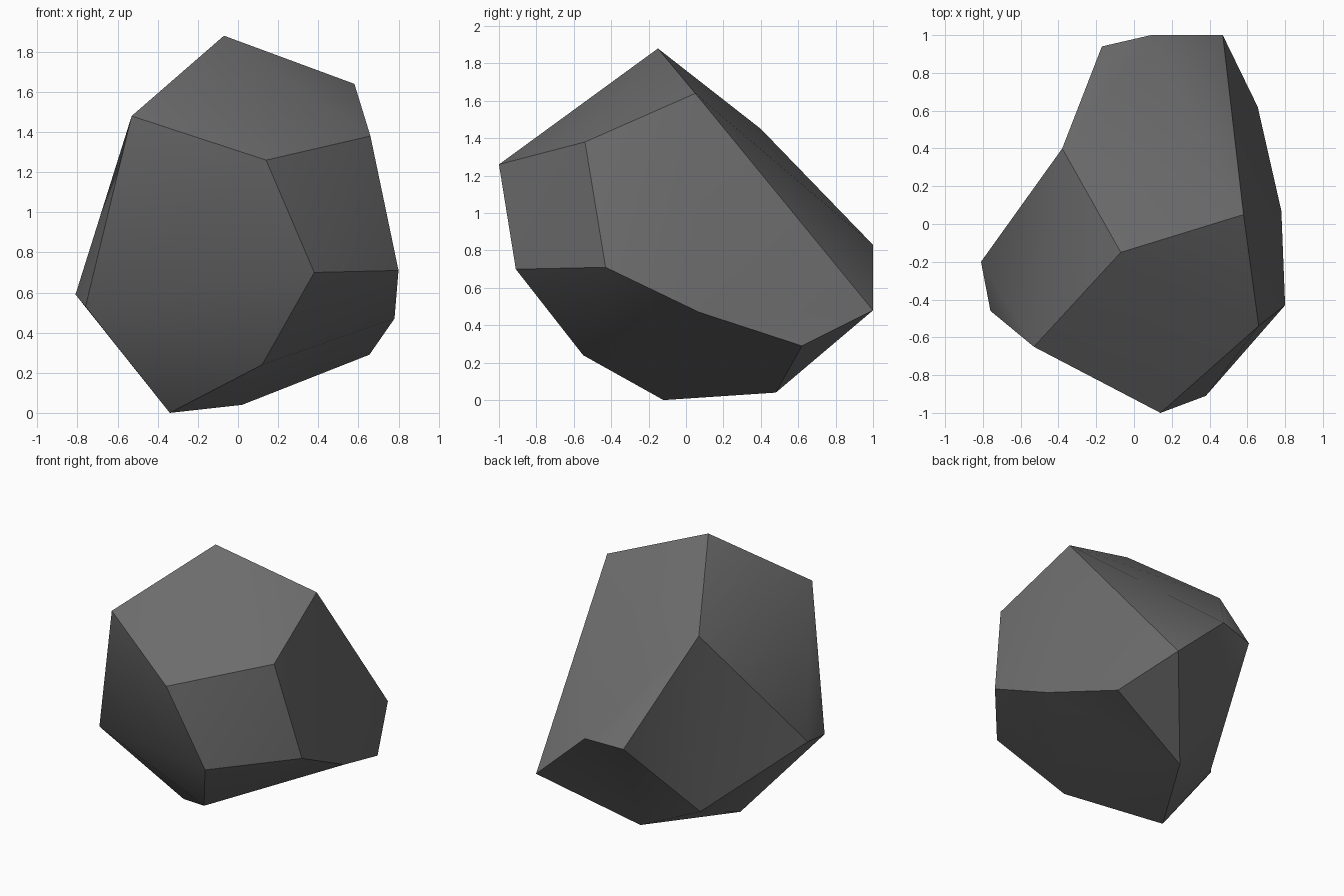
import bpy, bmesh, math

if "Cube" in bpy.data.objects:
    bpy.data.objects.remove(bpy.data.objects["Cube"])

# Corner points of the chiselled boulder
P = {
    'A': (-0.07, -0.15, 1.88), 'B': (0.58, 0.05, 1.64), 'C': (0.66, -0.54, 1.38),
    'D': (0.14, -1.0, 1.26), 'E': (-0.53, -0.65, 1.48), 'F': (-0.81, -0.20, 0.59),
    'G': (-0.76, -0.46, 0.53), 'H': (-0.34, -0.12, 0.0), 'I': (0.02, 0.48, 0.04),
    'J': (0.655, 0.62, 0.29), 'K': (0.78, 0.07, 0.47), 'L': (0.80, -0.43, 0.71),
    'M': (0.38, -0.91, 0.70), 'N': (0.12, -0.55, 0.24), 'P': (0.47, 1.0, 0.48),
    'Q': (0.09, 1.0, 0.83), 'R': (-0.38, 0.40, 1.45), 'S': (-0.17, 0.94, 0.80),
    'T': (-0.35, 0.34, 0.18),
}

# Facets: crown, front, right, underside, back and left cuts
FACETS = ['AEDCB', 'EGHNMD', 'DMLC', 'MNKL', 'NHIJK', 'BCLKJP', 'BPQ',
          'ABQSR', 'AEGFR', 'RFTS', 'FGHT', 'STHIPQ', 'PIJ']

bm = bmesh.new()
verts = {k: bm.verts.new(co) for k, co in P.items()}
for f in FACETS:
    bm.faces.new([verts[k] for k in f])
bmesh.ops.recalc_face_normals(bm, faces=bm.faces)
bmesh.ops.triangulate(bm, faces=bm.faces)

mesh = bpy.data.meshes.new("boulder")
bm.to_mesh(mesh)
bm.free()
boulder = bpy.data.objects.new("boulder", mesh)
bpy.context.collection.objects.link(boulder)

# Dark grey stone
stone = bpy.data.materials.new("dark_grey_stone")
stone.diffuse_color = (0.15, 0.15, 0.15, 1)
stone.use_nodes = True
stone.node_tree.nodes["Principled BSDF"].inputs["Base Color"].default_value = stone.diffuse_color
mesh.materials.append(stone)

# Soften only the shallow creases inside each facet
bpy.context.view_layer.objects.active = boulder
boulder.select_set(True)
bpy.ops.object.shade_smooth_by_angle(angle=math.radians(30))
